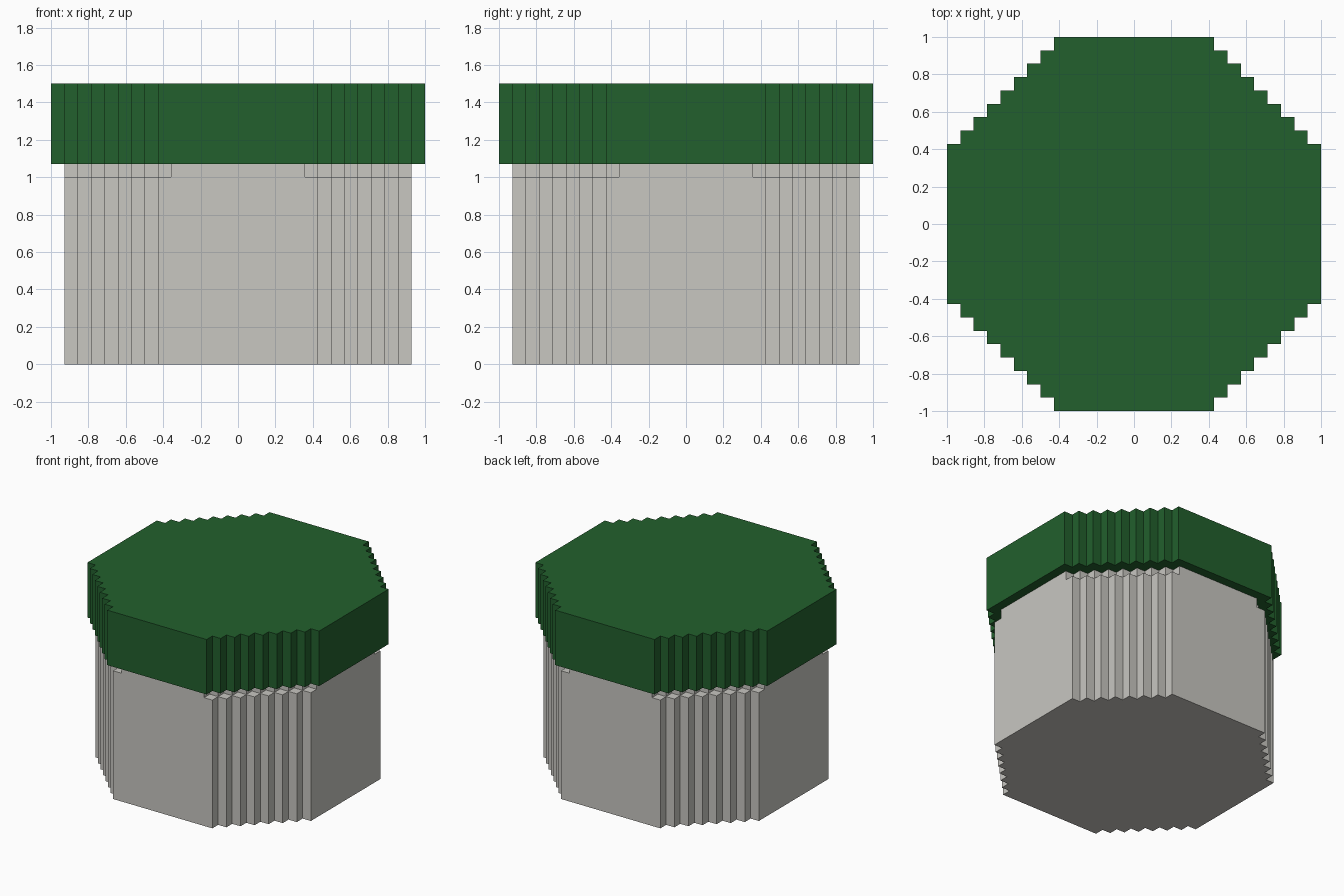
import bpy, bmesh

if "Cube" in bpy.data.objects:
    bpy.data.objects.remove(bpy.data.objects["Cube"])

U = 1 / 14  # one stair step


def material(name, rgb):
    m = bpy.data.materials.new(name)
    m.diffuse_color = (*rgb, 1)
    m.use_nodes = True
    m.node_tree.nodes["Principled BSDF"].inputs["Base Color"].default_value = m.diffuse_color
    return m


def stepped_outline(flat, half):
    """Octagon with staircase corners: flat = half length of the straight sides."""
    corner = [(half, flat)]
    x, y = half, flat
    while x > flat:
        x -= 1
        corner.append((x, y))
        if x >= flat:
            y += 1
            corner.append((x, y))
    pts = []
    for _ in range(4):  # rotate the corner by quarter turns
        pts += corner
        corner = [(-b, a) for a, b in corner]
    return pts


def prism(name, flat, half, z0, z1, mat, caps=True):
    bm = bmesh.new()
    pts = stepped_outline(flat, half)
    lo = [bm.verts.new((x * U, y * U, z0 * U)) for x, y in pts]
    hi = [bm.verts.new((x * U, y * U, z1 * U)) for x, y in pts]
    n = len(pts)
    for i in range(n):
        j = (i + 1) % n
        bm.faces.new((lo[i], lo[j], hi[j], hi[i]))
    if caps:
        bm.faces.new(lo[::-1])
        bm.faces.new(hi)
    me = bpy.data.meshes.new(name)
    bm.to_mesh(me)
    bm.free()
    me.materials.append(mat)
    ob = bpy.data.objects.new(name, me)
    bpy.context.collection.objects.link(ob)
    return ob


green = material("dark green", (0.016, 0.117, 0.026))
stone = material("pale grey", (0.58, 0.57, 0.535))

# Main body, recessed neck band, overhanging lid
prism("body", 6, 13, 0, 14, stone)
prism("neck", 5, 13, 14, 15, stone, caps=False)
prism("lid", 6, 14, 15, 21, green)
